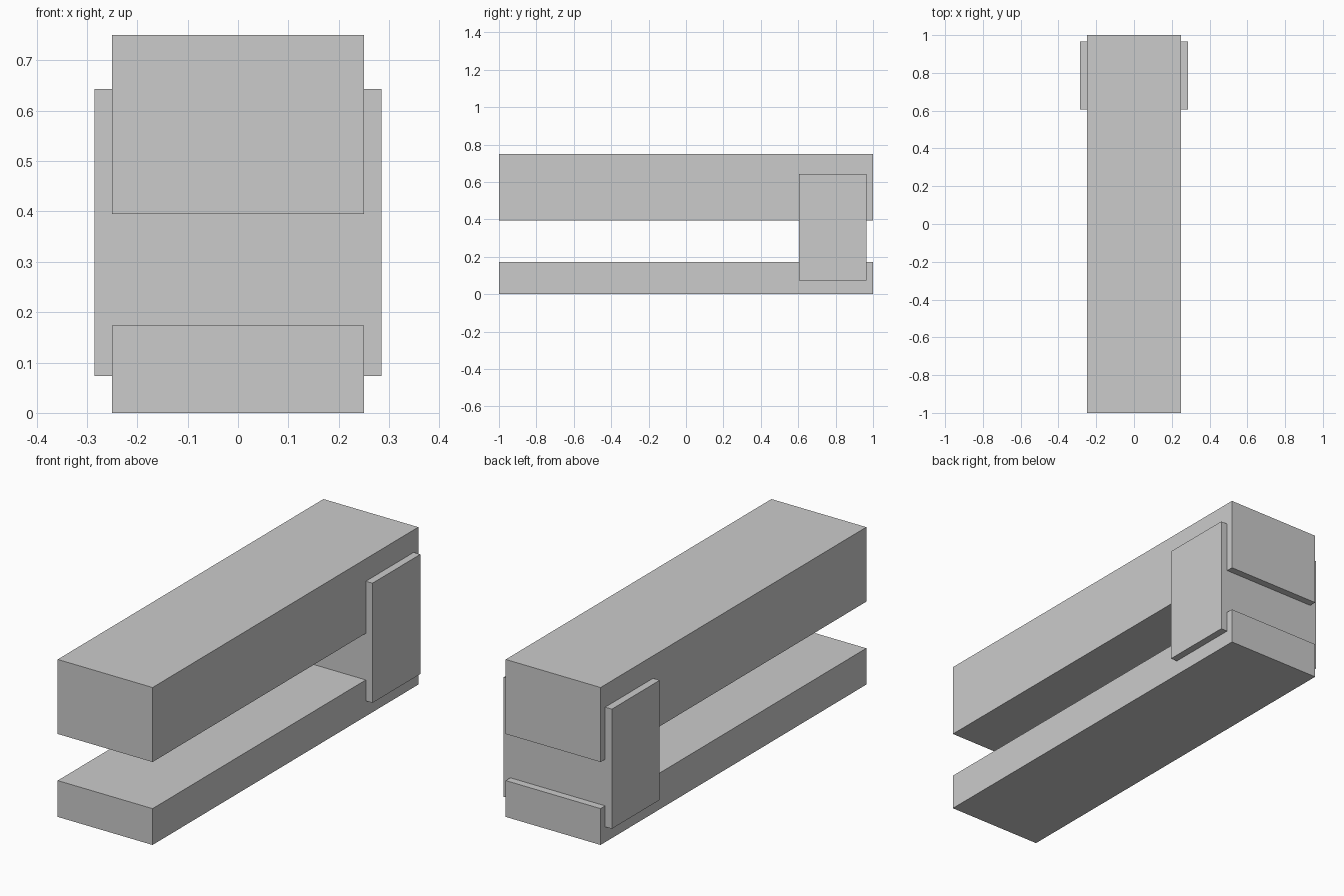
import bpy
import bmesh
from mathutils import Vector

default = bpy.data.objects.get("Cube")
if default:
    bpy.data.objects.remove(default, do_unlink=True)

# Single plain grey finish
grey = bpy.data.materials.new("plain_grey")
grey.use_nodes = True
colour = (0.6, 0.6, 0.6, 1.0)
grey.diffuse_color = colour
grey.node_tree.nodes["Principled BSDF"].inputs["Base Color"].default_value = colour


def box(name, low, high):
    """Axis-aligned box between two opposite corners."""
    low, high = Vector(low), Vector(high)
    bm = bmesh.new()
    bmesh.ops.create_cube(bm, size=1)
    bmesh.ops.scale(bm, vec=high - low, verts=bm.verts)
    bmesh.ops.translate(bm, vec=(low + high) / 2, verts=bm.verts)
    mesh = bpy.data.meshes.new(name)
    bm.to_mesh(mesh)
    bm.free()
    mesh.materials.append(grey)
    obj = bpy.data.objects.new(name, mesh)
    bpy.context.collection.objects.link(obj)
    return obj


# Two long bars, a thin one below and a thick one above
box("lower_bar", (-0.25, -1, 0), (0.25, 1, 0.173))
box("upper_bar", (-0.25, -1, 0.395), (0.25, 1, 0.75))

# Wider block near the back that joins the bars
box("rear_connector", (-0.285, 0.605, 0.073), (0.285, 0.965, 0.643))
